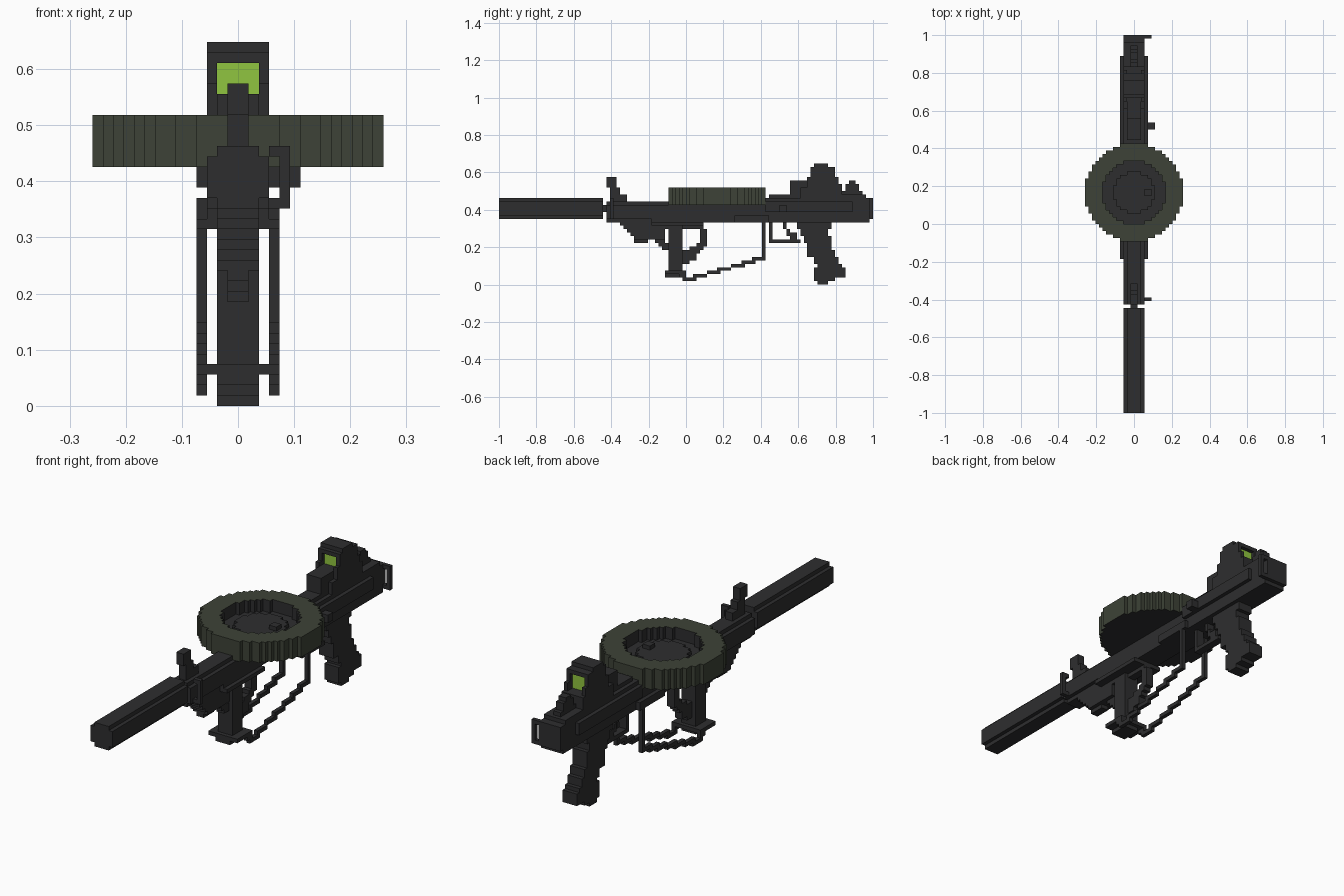
import bpy, bmesh, math

if "Cube" in bpy.data.objects:
    bpy.data.objects.remove(bpy.data.objects["Cube"])

V = 2 / 108            # size of one block; y counts 0..108 from the muzzle, x from the centre
DARK, GREEN, LENS = 0, 1, 2


def material(name, rgb):
    m = bpy.data.materials.new(name)
    m.diffuse_color = (*rgb, 1)
    m.use_nodes = True
    m.node_tree.nodes["Principled BSDF"].inputs["Base Color"].default_value = m.diffuse_color
    return m


mats = [material("dark_gunmetal", (0.027, 0.027, 0.028)),
        material("olive_green", (0.047, 0.055, 0.038)),
        material("bright_lens_green", (0.28, 0.56, 0.05))]

cells = {}             # (x, y, z) -> (part name, material)


def box(part, xr, yr, zr, mat=DARK):
    """Fill a block; part None carves."""
    for x in range(*xr):
        for y in range(*yr):
            for z in range(*zr):
                if part is None:
                    cells.pop((x, y, z), None)
                else:
                    cells[x, y, z] = (part, mat)


def sym(part, w, yr, zr, mat=DARK):
    box(part, (-w, w), yr, zr, mat)


def pair(part, x0, x1, yr, zr):
    box(part, (x0, x1), yr, zr)
    box(part, (-x1, -x0), yr, zr)


def rows(part, w, table):
    """Side profile given as (z0, z1, y0, y1) rows."""
    for z0, z1, y0, y1 in table:
        sym(part, w, (y0, y1), (z0, z1))


CY = 63                # drum centre


def radius(x, y):
    return math.hypot(x + .5, y + .5 - CY)


def disc(part, r0, r1, zr, mat):
    for x in range(-14, 14):
        for y in range(CY - 14, CY + 14):
            if r0 <= radius(x, y) < r1:
                box(part, (x, x + 1), (y, y + 1), zr, mat)


# barrel with clipped corners, and neck
sym("barrel", 3, (0, 30), (20, 24))
sym("barrel", 2, (0, 30), (19, 25))
sym("barrel_neck", 1, (30, 31), (21, 23))

# long body
sym("body", 3, (31, 78), (19, 23))
sym("body", 2, (31, 78), (18, 24))
sym("body", 3, (44, 78), (18, 19))
pair("side_rail", 3, 4, (68, 78), (18, 20))

# front sight
rows("front_sight", 1, [(28, 31, 31, 34), (26, 28, 32, 35), (24, 26, 32, 37)])

# front support under the body
sym("support_plate", 4, (44, 59), (17, 18))
rows("front_support", 2, [(17, 18, 35, 46), (16, 17, 36, 53), (15, 16, 37, 48), (14, 15, 38, 48),
                          (13, 14, 39, 48)])
rows("front_support", 1, [(12, 13, 39, 43), (12, 13, 45, 48), (11, 12, 46, 49), (10, 11, 47, 49)])

# front grip, its foot and the finger loop behind it
rows("front_grip", 2, [(4, 17, 49, 53), (2, 4, 48, 53)])
sym("foot_bar", 4, (48, 54), (3, 4))
rows("finger_loop", 1, [(16, 17, 53, 59), (12, 16, 58, 60), (11, 12, 57, 60), (10, 11, 55, 59),
                        (9, 10, 53, 58), (7, 9, 53, 57), (6, 7, 53, 55)])

# folded side rods, climbing backwards in steps
pair("side_rod", 3, 4, (52, 54), (2, 4))
for i in range(7):
    y = 53 + round(i * 3.4)
    pair("side_rod", 3, 4, (y, y + 4), (1 + i, 2 + i))
pair("side_rod", 3, 4, (76, 77), (8, 18))

# drum: green ring, dark sunken plate, raised hub and knob
disc("drum_ring", 9, 14, (23, 28), GREEN)
disc("drum_plate", 0, 9, (23, 25), DARK)
disc("drum_hub", 0, 6, (25, 26), DARK)
box("drum_knob", (3, 5), (62, 64), (26, 27))

# receiver
sym("receiver", 3, (77, 107), (18, 25))
sym("receiver", 4, (77, 102), (21, 24))
sym("receiver", 2, (78, 102), (25, 26))
sym("receiver", 3, (106, 108), (19, 25))
box("bolt_handle", (4, 6), (81, 83), (21, 23))
sym("receiver", 2, (84, 90), (26, 27))

# sight housing, stepped along its length, with windows at both ends
sym("sight_front_block", 2, (84, 90), (27, 30))
for y0, y1, top in [(87, 89, 28), (89, 90, 31), (90, 91, 34), (91, 95, 35), (95, 97, 34), (97, 98, 31),
                    (98, 99, 29), (99, 106, 26)]:
    sym("sight_housing", 3, (y0, y1), (25, top))
box(None, (-2, 2), (89, 91), (30, 33))
box(None, (-2, 2), (96, 99), (29, 33))
sym("lens", 2, (91, 92), (30, 33), LENS)
sym("lens", 2, (95, 96), (29, 33), LENS)

# rear sight
rows("rear_sight", 1, [(26, 27, 99, 105), (27, 29, 100, 104), (29, 30, 101, 103)])

# sling loops on one side
for y in (32, 107):
    box("sling_loop", (3, 5), (y, y + 1), (19, 25))
    box(None, (3, 4), (y, y + 1), (20, 24))

# trigger and guard
rows("trigger_guard", 1, [(13, 18, 78, 79), (12, 13, 78, 87), (13, 15, 84, 86)])
rows("trigger", 1, [(16, 18, 82, 83), (14, 16, 83, 84)])

# pistol grip, slanting backwards
rows("pistol_grip", 2, [(16, 18, 86, 96), (14, 16, 87, 95), (12, 14, 88, 96), (10, 12, 89, 96),
                        (8, 10, 89, 97), (6, 8, 91, 98), (5, 6, 92, 99), (2, 5, 91, 100),
                        (1, 2, 91, 97), (0, 1, 92, 95)])

# turn blocks into surfaces, keeping only outside faces
DIRS = [(1, 0, 0), (-1, 0, 0), (0, 1, 0), (0, -1, 0), (0, 0, 1), (0, 0, -1)]
parts = {}
for c, (part, mat) in cells.items():
    parts.setdefault(part, []).append((c, mat))

for part, blocks in parts.items():
    bm = bmesh.new()
    verts = {}

    def vert(p):
        if p not in verts:
            verts[p] = bm.verts.new((p[0] * V, p[1] * V - 1, p[2] * V))
        return verts[p]

    for c, mat in blocks:
        for d in DIRS:
            n = tuple(a + b for a, b in zip(c, d))
            if n in cells:
                continue
            ax = next(i for i in range(3) if d[i])
            u, w = (ax + 1) % 3, (ax + 2) % 3
            corners = []
            for a, b in [(0, 0), (1, 0), (1, 1), (0, 1)]:
                p = list(c)
                p[ax] += d[ax] > 0
                p[u] += a
                p[w] += b
                corners.append(vert(tuple(p)))
            f = bm.faces.new(corners if d[ax] > 0 else corners[::-1])
            f.material_index = mat
            # drum underside and inner wall are dark
            if part == "drum_ring" and (d[2] < 0 or (d[2] == 0 and radius(n[0], n[1]) < 9)):
                f.material_index = DARK
    me = bpy.data.meshes.new(part)
    bm.to_mesh(me)
    bm.free()
    for m in mats:
        me.materials.append(m)
    bpy.context.collection.objects.link(bpy.data.objects.new(part, me))
